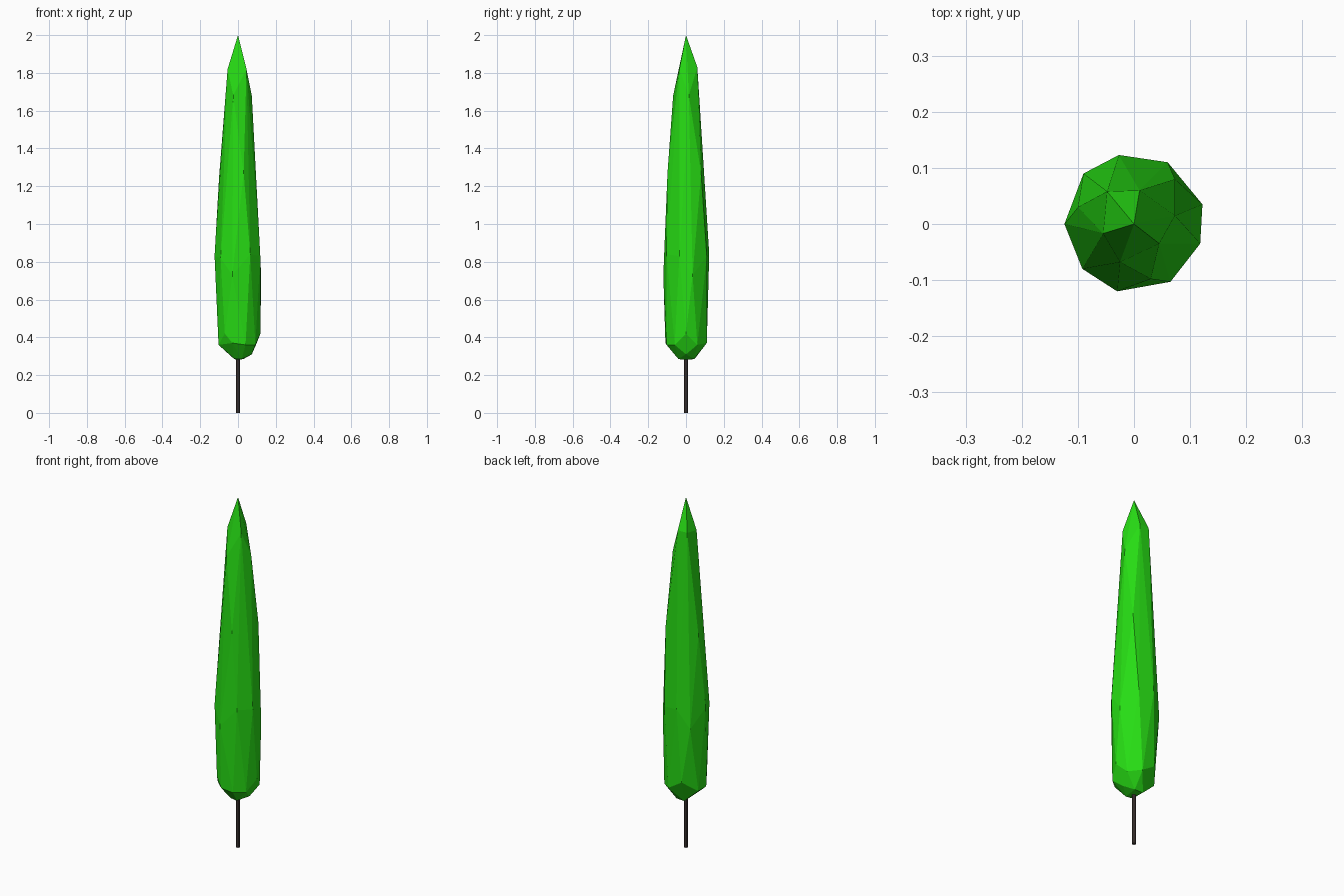
import bpy, bmesh


def paint(obj, name, color):
    mat = bpy.data.materials.new(name)
    mat.diffuse_color = color
    obj.data.materials.append(mat)


# Trunk: thin post running up into the foliage
bpy.ops.mesh.primitive_cylinder_add(vertices=8, radius=0.011, depth=0.34, location=(0, 0, 0.17))
trunk = bpy.context.object
trunk.name = "trunk"
paint(trunk, "bark", (0.06, 0.045, 0.04, 1))

# Foliage: tall faceted cypress shape, irregular rings wrapped in a hull
rings = [
    # tip and shoulder
    (0, 0, 2.0), (-0.055, -0.017, 1.82), (-0.048, 0.058, 1.83), (0.010, 0.060, 1.83),
    (0.045, -0.035, 1.82), (-0.025, -0.068, 1.68), (0.073, 0.015, 1.68),
    # upper body
    (0.030, -0.098, 1.27), (-0.100, 0.030, 1.25), (0.073, 0.080, 1.27),
    # widest part
    (-0.124, 0, 0.83), (-0.090, 0.090, 0.73), (-0.027, 0.123, 0.84), (0.060, 0.110, 0.83),
    (0.122, 0.035, 0.73), (0.118, -0.035, 0.83), (0.065, -0.103, 0.84),
    (-0.030, -0.120, 0.73), (-0.092, -0.080, 0.82),
    # lower edge
    (0.119, 0, 0.42), (0.092, -0.060, 0.36), (0.040, -0.103, 0.36), (-0.030, -0.109, 0.37),
    (-0.070, -0.090, 0.42), (-0.103, -0.035, 0.36), (-0.103, 0.035, 0.36),
    (-0.045, 0.105, 0.42), (0.035, 0.110, 0.37), (0.095, 0.060, 0.36),
    # underside
    (0.073, 0, 0.31), (0.020, -0.040, 0.285), (-0.020, -0.035, 0.287),
    (-0.020, 0.045, 0.285), (0.030, 0.042, 0.286), (0, 0, 0.28),
]
bm = bmesh.new()
for p in rings:
    bm.verts.new(p)
bmesh.ops.convex_hull(bm, input=bm.verts[:])
bmesh.ops.delete(bm, geom=[v for v in bm.verts if not v.link_faces], context='VERTS')
bmesh.ops.recalc_face_normals(bm, faces=bm.faces[:])
mesh = bpy.data.meshes.new("foliage")
bm.to_mesh(mesh)
bm.free()
foliage = bpy.data.objects.new("foliage", mesh)
bpy.context.collection.objects.link(foliage)
paint(foliage, "leaves", (0.02, 0.72, 0.007, 1))
